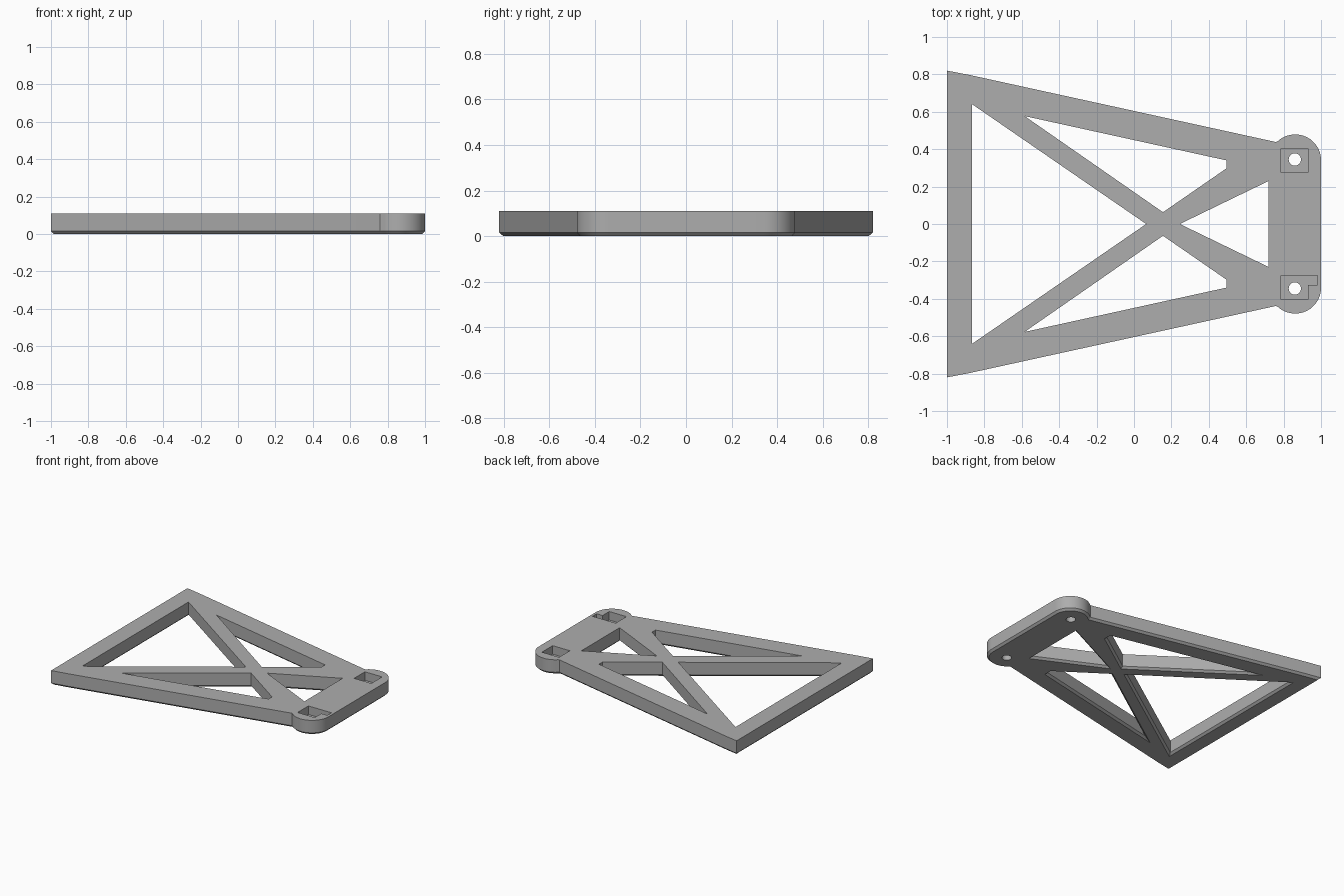
import bpy, bmesh, math
from mathutils import Vector

if "Cube" in bpy.data.objects:
    bpy.data.objects.remove(bpy.data.objects["Cube"])

TOP, CH = 0.11, 0.015          # plate thickness, bottom chamfer

grey = bpy.data.materials.new("plain grey")
grey.diffuse_color = (0.42, 0.42, 0.42, 1)
grey.use_nodes = True
grey.node_tree.nodes["Principled BSDF"].inputs["Base Color"].default_value = grey.diffuse_color


def offset(pts, d):
    """Move a counter-clockwise outline outwards by d with mitred corners."""
    out = []
    for i, p in enumerate(pts):
        p = Vector(p)
        a = (p - Vector(pts[i - 1])).normalized()
        b = (Vector(pts[(i + 1) % len(pts)]) - p).normalized()
        na, nb = Vector((a.y, -a.x)), Vector((b.y, -b.x))
        out.append(p + (na + nb) * d / (1 + na.dot(nb)))
    return out


def prism(name, pts, levels):
    """Stack offset copies of an outline; levels are (z, offset) pairs."""
    bm = bmesh.new()
    rings = [[bm.verts.new((p[0], p[1], z)) for p in offset(pts, d)]
             for z, d in levels]
    n = len(pts)
    for lo, hi in zip(rings, rings[1:]):
        for i in range(n):
            j = (i + 1) % n
            bm.faces.new((lo[i], lo[j], hi[j], hi[i]))
    bm.faces.new(rings[0][::-1])
    bm.faces.new(rings[-1])
    me = bpy.data.meshes.new(name)
    bm.to_mesh(me)
    bm.free()
    ob = bpy.data.objects.new(name, me)
    bpy.context.collection.objects.link(ob)
    me.materials.append(grey)
    return ob


def flip(pts):
    return [(x, -y) for x, y in reversed(pts)]


def circle(x, y, r, n=32):
    return [(x + r * math.cos(2 * math.pi * i / n),
             y + r * math.sin(2 * math.pi * i / n)) for i in range(n)]


# Tapered frame outline with a rounded ear at each narrow corner
ear = [(0.862 + 0.138 * math.cos(math.radians(a)),
        0.341 + 0.138 * math.sin(math.radians(a))) for a in range(0, 133, 6)]
half = ear + [(0.76, 0.438), (-0.88, 0.797), (-1, 0.82)]
plate = prism("bracket_plate", half + flip(half),
              [(0, -CH), (CH, 0), (TOP, 0)])

# Openings that leave the crossed braces
side = [(-0.585, 0.577), (0.155, 0.063), (0.495, 0.298), (0.495, 0.34)]
openings = [
    [(-0.865, 0.64), (-0.865, -0.64), (0.065, 0)],
    [(0.72, -0.23), (0.72, 0.23), (0.245, 0)],
    side, flip(side)]
flared = [(-CH, 2 * CH), (CH, 0), (0.2, 0)]
cutters = [prism("opening_cutter", o, flared) for o in openings]

# Pockets and screw holes in the ears
square = [(0.785, 0.275), (0.93, 0.275), (0.93, 0.405), (0.785, 0.405)]
notched = [(0.785, -0.405), (0.93, -0.405), (0.93, -0.325),
           (0.98, -0.325), (0.98, -0.275), (0.785, -0.275)]
for p in (square, notched):
    cutters.append(prism("pocket_cutter", p, [(0.045, 0), (0.2, 0)]))
for y in (0.345, -0.345):
    cutters.append(prism("screw_hole_cutter", circle(0.86, y, 0.033),
                         [(-0.1, 0), (0.2, 0)]))

bpy.context.view_layer.objects.active = plate
plate.select_set(True)
for c in cutters:
    m = plate.modifiers.new("cut", 'BOOLEAN')
    m.operation, m.solver, m.object = 'DIFFERENCE', 'EXACT', c
    bpy.ops.object.modifier_apply(modifier=m.name)
for c in cutters:
    bpy.data.objects.remove(c, do_unlink=True)

bpy.ops.object.shade_smooth_by_angle(angle=math.radians(25))
